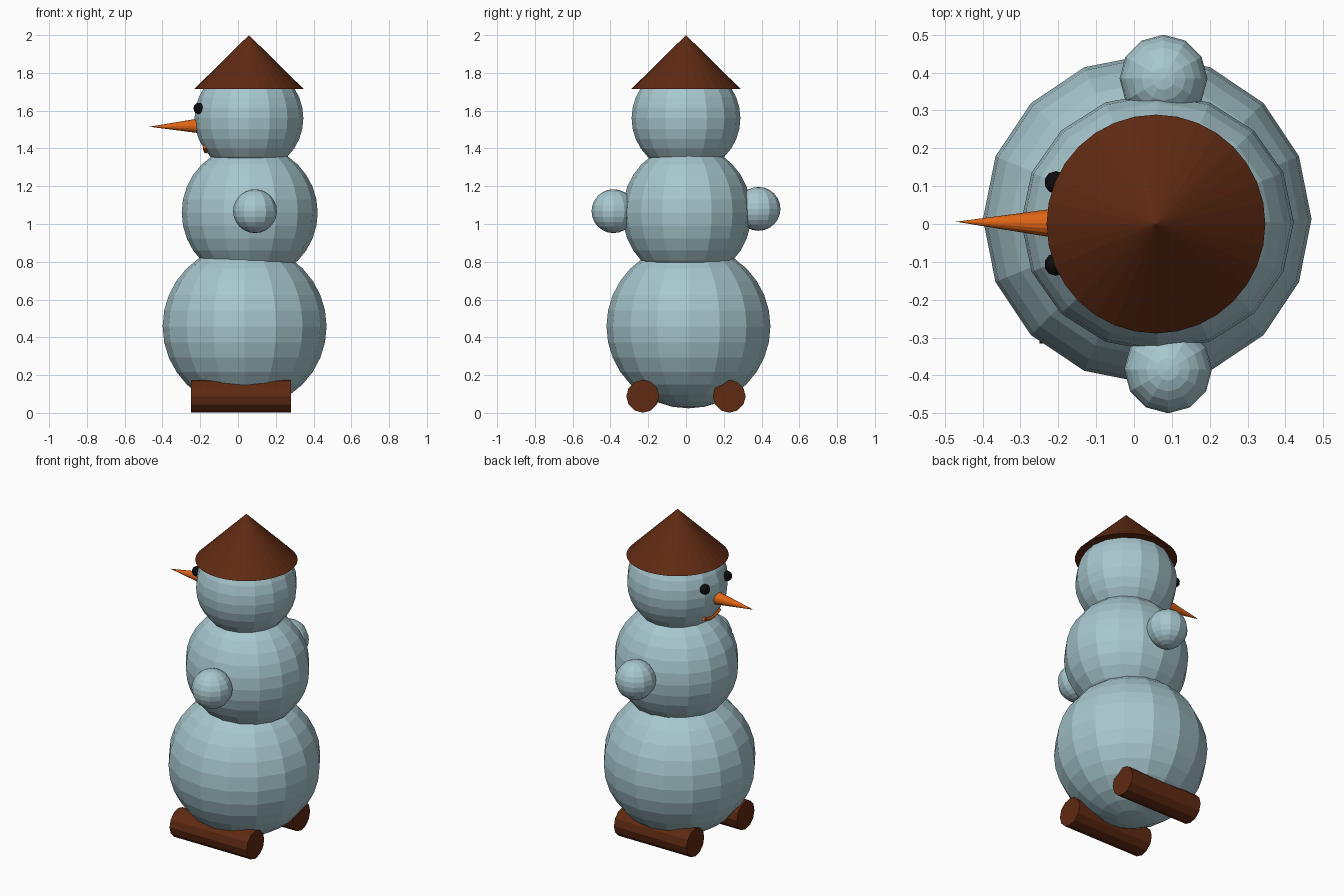
import bpy, math
from mathutils import Vector

if "Cube" in bpy.data.objects:
    bpy.data.objects.remove(bpy.data.objects["Cube"])


def material(name, rgb):
    m = bpy.data.materials.new(name)
    m.diffuse_color = (*rgb, 1)
    m.use_nodes = True
    m.node_tree.nodes["Principled BSDF"].inputs["Base Color"].default_value = m.diffuse_color
    return m


SNOW = material("pale_blue_snow", (0.39, 0.575, 0.62))
BROWN = material("dark_brown", (0.114, 0.023, 0.006))
ORANGE = material("carrot_orange", (0.74, 0.13, 0.008))
BLACK = material("coal_black", (0.004, 0.004, 0.004))


def finish(name, mat):
    ob = bpy.context.object
    ob.name = name
    ob.data.materials.append(mat)
    bpy.ops.object.shade_flat()
    return ob


def ball(name, loc, radii, mat, segs=16, rings=16):
    bpy.ops.mesh.primitive_uv_sphere_add(segments=segs, ring_count=rings, radius=1, location=loc)
    bpy.context.object.scale = radii
    return finish(name, mat)


def cone(name, start, end, r1, r2, mat, segs):
    a, b = Vector(start), Vector(end)
    d = b - a
    bpy.ops.mesh.primitive_cone_add(vertices=segs, radius1=r1, radius2=r2, depth=d.length,
                                    location=(a + b) / 2,
                                    rotation=d.to_track_quat('Z', 'Y').to_euler())
    return finish(name, mat)


# Stacked snowballs
ball("lower_body", (0.035, 0.013, 0.458), (0.434, 0.434, 0.434), SNOW)
ball("middle_body", (0.062, 0.005, 1.06), (0.36, 0.342, 0.36), SNOW)
HEAD, HEAD_R = Vector((0.058, 0, 1.56)), 0.288
ball("head", HEAD, (HEAD_R,) * 3, SNOW)

# Stubby round arms
ball("arm_near", (0.09, -0.384, 1.068), (0.116,) * 3, SNOW, 12, 12)
ball("arm_far", (0.078, 0.384, 1.08), (0.116,) * 3, SNOW, 12, 12)

# Log feet lying along x
cone("foot_near", (-0.25, -0.229, 0.088), (0.28, -0.229, 0.088), 0.087, 0.087, BROWN, 12)
cone("foot_far", (-0.225, 0.229, 0.088), (0.275, 0.229, 0.088), 0.087, 0.087, BROWN, 12)

# Hat and carrot nose
cone("hat", (0.058, 0, 1.715), (0.058, 0, 2.0), 0.289, 0, BROWN, 32)
cone("nose", (-0.20, 0.002, 1.52), (-0.47, 0.006, 1.515), 0.04, 0, ORANGE, 16)

# Coal eyes
for side, y in (("near", -0.107), ("far", 0.11)):
    ball("eye_" + side, (-0.207, y, 1.612), (0.03,) * 3, BLACK, 10, 8)

# Smile: a thin tube following the head surface
curve = bpy.data.curves.new("mouth", 'CURVE')
curve.dimensions = '3D'
curve.bevel_depth = 0.012
curve.bevel_resolution = 1
curve.use_fill_caps = True
spline = curve.splines.new('POLY')
N = 9
spline.points.add(N - 1)
for i, p in enumerate(spline.points):
    t = 2 * i / (N - 1) - 1
    y, z = 0.08 * t, 1.385 + 0.025 * t * t
    x = HEAD.x - math.sqrt(HEAD_R ** 2 - y ** 2 - (z - HEAD.z) ** 2)
    p.co = (x, y, z, 1)
spline.use_smooth = False
curve.materials.append(ORANGE)
mouth = bpy.data.objects.new("mouth", curve)
bpy.context.collection.objects.link(mouth)
